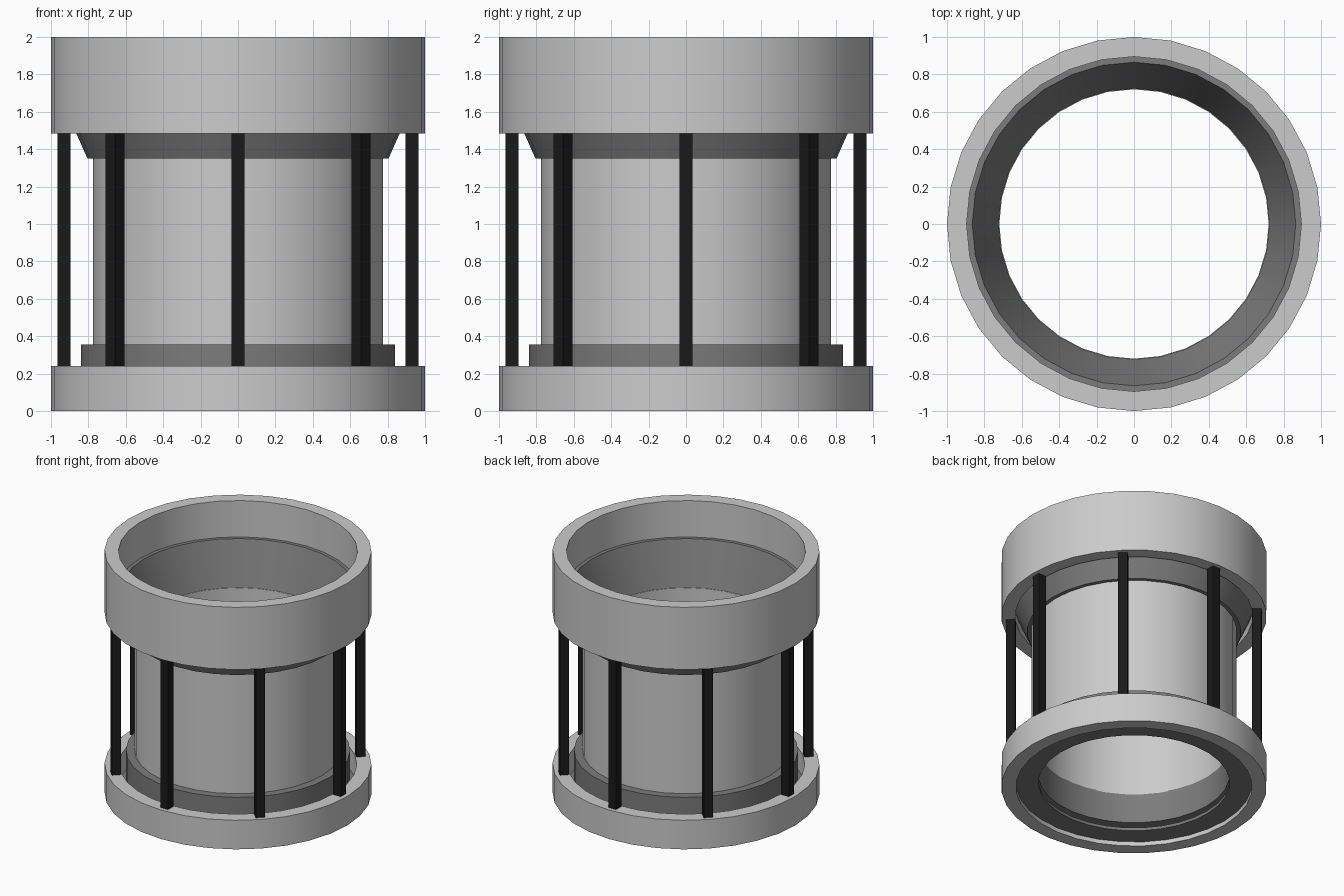
import bpy, bmesh, math
from mathutils import Matrix

if "Cube" in bpy.data.objects:
    bpy.data.objects.remove(bpy.data.objects["Cube"])

SIDES = 32


def material(name, value):
    m = bpy.data.materials.new(name)
    m.diffuse_color = (value, value, value, 1)
    m.use_nodes = True
    m.node_tree.nodes["Principled BSDF"].inputs["Base Color"].default_value = m.diffuse_color
    return m


dark = material("dark_grey", 0.2)
black = material("black", 0.01)


def finish(bm, name, mat=None):
    bmesh.ops.recalc_face_normals(bm, faces=bm.faces)
    mesh = bpy.data.meshes.new(name)
    bm.to_mesh(mesh)
    bm.free()
    obj = bpy.data.objects.new(name, mesh)
    bpy.context.collection.objects.link(obj)
    if mat:
        mesh.materials.append(mat)
    return obj


def lathe(name, profile, mat=None):
    """Revolve a closed (radius, z) profile around the z axis."""
    bm = bmesh.new()
    rings = []
    for i in range(SIDES):
        a = 2 * math.pi * i / SIDES
        rings.append([bm.verts.new((r * math.cos(a), r * math.sin(a), z)) for r, z in profile])
    n = len(profile)
    for i in range(SIDES):
        p, q = rings[i], rings[(i + 1) % SIDES]
        for j in range(n):
            k = (j + 1) % n
            bm.faces.new((p[j], q[j], q[k], p[k]))
    obj = finish(bm, name, mat)
    bpy.ops.object.select_all(action='DESELECT')
    obj.select_set(True)
    bpy.context.view_layer.objects.active = obj
    bpy.ops.object.shade_smooth_by_angle(angle=math.radians(30))
    return obj


def tube(name, r_in, r_out, z0, z1, mat=None):
    return lathe(name, [(r_in, z0), (r_out, z0), (r_out, z1), (r_in, z1)], mat)


# Outer rings
tube("upper_ring", 0.895, 1.0, 1.485, 2.0)
tube("lower_ring", 0.89, 1.0, 0.0, 0.24)

# Inner barrel with its collar and base plate
tube("inner_barrel", 0.72, 0.775, 0.35, 1.36)
tube("lower_collar", 0.72, 0.84, 0.105, 0.355, dark)
tube("base_plate", 0.72, 0.90, 0.035, 0.06, dark)

# Tapered funnel inside the upper ring
lathe("funnel", [(0.72, 1.35), (0.805, 1.35), (0.96, 1.70), (0.865, 1.70)], dark)

# Eight square rods joining the rings
for i in range(8):
    bm = bmesh.new()
    bmesh.ops.create_cube(bm, size=1, matrix=Matrix.Rotation(i * math.pi / 4, 4, 'Z')
                          @ Matrix.Translation((0.93, 0, 0.8625))
                          @ Matrix.Diagonal((0.07, 0.07, 1.265, 1)))
    finish(bm, f"rod_{i + 1}", black)
